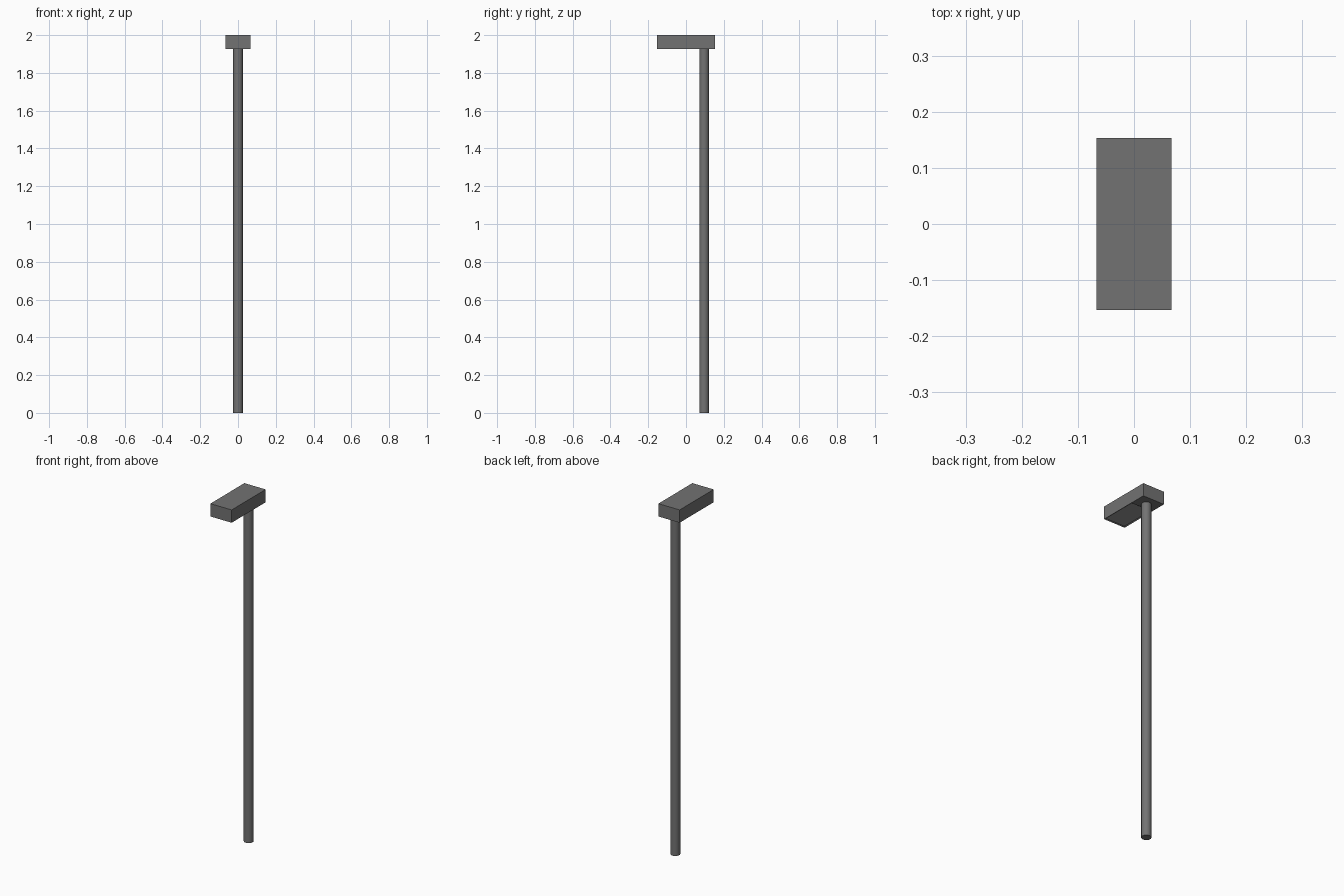
import bpy, bmesh
from mathutils import Vector

if "Cube" in bpy.data.objects:
    bpy.data.objects.remove(bpy.data.objects["Cube"])


def grey(name, v):
    m = bpy.data.materials.new(name)
    m.diffuse_color = (v, v, v, 1)
    m.use_nodes = True
    m.node_tree.nodes["Principled BSDF"].inputs["Base Color"].default_value = m.diffuse_color
    return m


def new_object(name, bm):
    mesh = bpy.data.meshes.new(name)
    bm.to_mesh(mesh)
    bm.free()
    ob = bpy.data.objects.new(name, mesh)
    bpy.context.collection.objects.link(ob)
    return ob


housing = grey("dark_housing", 0.17)
lens = grey("lens", 0.3)

HW, HL, Z0, Z1 = 0.067, 0.153, 1.927, 2.0

# Lamp head: box with a shallow lens recess under its front part
bm = bmesh.new()
bmesh.ops.create_cube(bm, size=1)
for v in bm.verts:
    v.co = Vector((v.co.x * 2 * HW, v.co.y * 2 * HL, (Z0 + Z1) / 2 + v.co.z * (Z1 - Z0)))
bottom = [f for f in bm.faces if f.normal.z < -0.5][0]
geom = bm.verts[:] + bm.edges[:] + bm.faces[:]
bmesh.ops.bisect_plane(bm, geom=geom, plane_co=(0, 0.06, 0), plane_no=(0, 1, 0))
bm.normal_update()
panel = [f for f in bm.faces if f.normal.z < -0.5 and f.calc_center_median().y < 0.06]
bmesh.ops.inset_region(bm, faces=panel, thickness=0.008, depth=-0.004)
for f in panel:
    f.material_index = 1
head = new_object("lamp_head", bm)
head.data.materials.append(housing)
head.data.materials.append(lens)

# Pole
bpy.ops.mesh.primitive_cylinder_add(vertices=32, radius=0.0255, depth=Z0 + 0.002,
                                    location=(0, 0.096, (Z0 + 0.002) / 2))
pole = bpy.context.object
pole.name = "pole"
pole.data.materials.append(housing)
bpy.ops.object.shade_smooth_by_angle()
